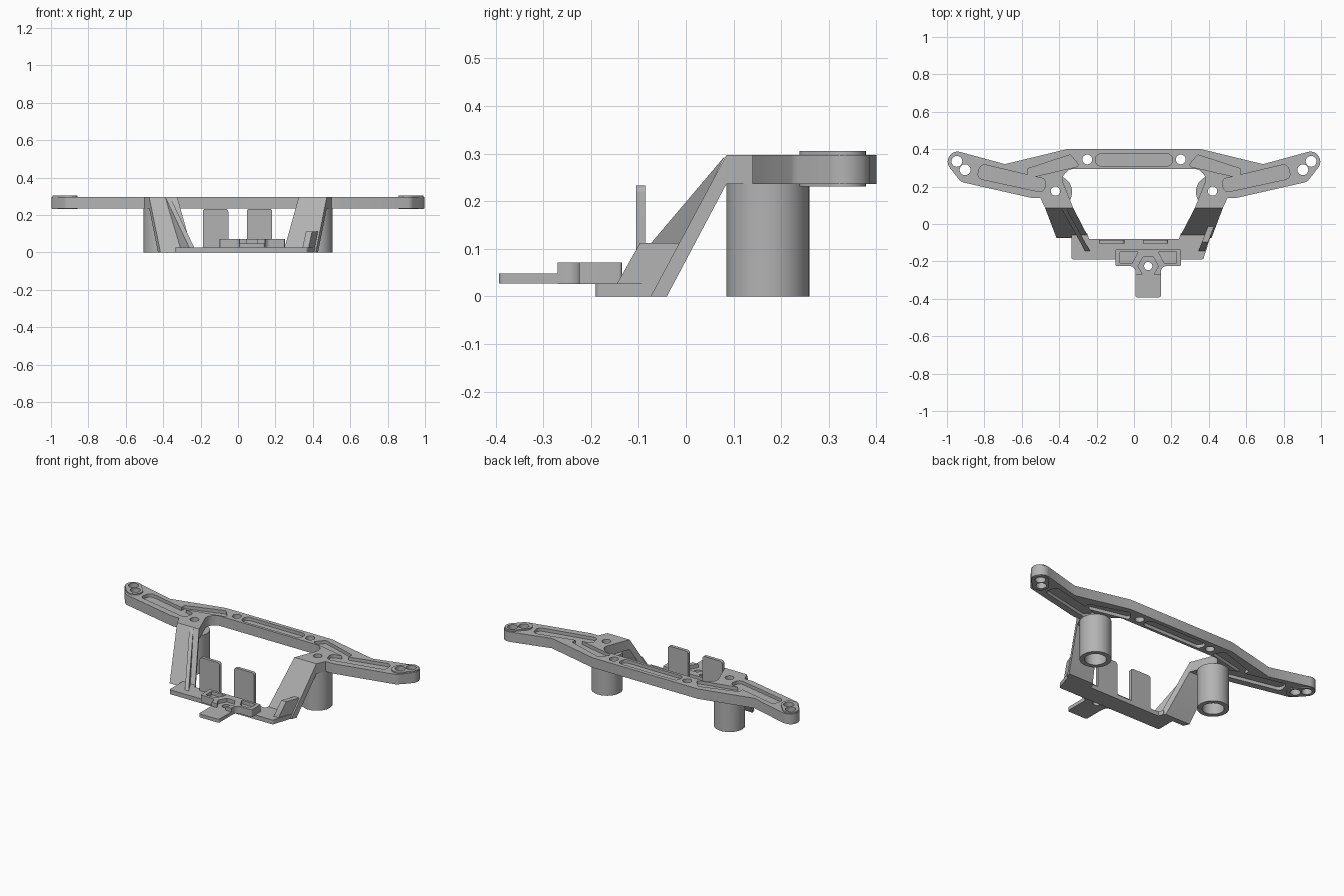
import bpy, bmesh, math
from mathutils import Vector

cube = bpy.data.objects.get("Cube")
if cube:
    bpy.data.objects.remove(cube, do_unlink=True)

grey = bpy.data.materials.new("plain_grey")
grey.use_nodes = True
grey.diffuse_color = (0.45, 0.45, 0.45, 1)
grey.node_tree.nodes["Principled BSDF"].inputs["Base Color"].default_value = (0.45, 0.45, 0.45, 1)


def finish(name, bm):
    bmesh.ops.recalc_face_normals(bm, faces=bm.faces[:])
    mesh = bpy.data.meshes.new(name)
    bm.to_mesh(mesh)
    bm.free()
    mesh.materials.append(grey)
    ob = bpy.data.objects.new(name, mesh)
    bpy.context.collection.objects.link(ob)
    return ob


def loft(name, ring_a, ring_b):
    """Solid between two matching rings of points."""
    bm = bmesh.new()
    a = [bm.verts.new(p) for p in ring_a]
    b = [bm.verts.new(p) for p in ring_b]
    bm.faces.new(a)
    bm.faces.new(b[::-1])
    for i in range(len(a)):
        j = (i + 1) % len(a)
        bm.faces.new((a[i], b[i], b[j], a[j]))
    return finish(name, bm)


def prism(name, outline, low, high):
    return loft(name, [(x, y, low) for x, y in outline], [(x, y, high) for x, y in outline])


def circle(x, y, r, n=32, turn=0):
    return [(x + r * math.cos(turn + math.tau * i / n),
             y + r * math.sin(turn + math.tau * i / n)) for i in range(n)]


def rounded(points, radius=0, steps=6):
    """Round each corner; a point may carry its own radius as third value."""
    out = []
    for i, p in enumerate(points):
        r = p[2] if len(p) > 2 else radius
        c = Vector(p[:2])
        if not r:
            out.append(tuple(c))
            continue
        u = (Vector(points[i - 1][:2]) - c).normalized()
        v = (Vector(points[(i + 1) % len(points)][:2]) - c).normalized()
        half = u.angle(v) / 2
        centre = c + (u + v).normalized() * (r / math.sin(half))
        start = c + u * (r / math.tan(half)) - centre
        end = c + v * (r / math.tan(half)) - centre
        for k in range(steps + 1):
            d = start.lerp(end, k / steps).normalized() * r
            out.append(tuple(centre + d))
    return out


def flip(points):
    return [(-p[0], *p[1:]) for p in points]


def cut(ob, outline, low, high):
    cutter = prism("cutter", outline, low, high)
    cutter.hide_render = True
    mod = ob.modifiers.new("cut", "BOOLEAN")
    mod.operation, mod.solver, mod.object = "DIFFERENCE", "EXACT", cutter
    bpy.context.view_layer.objects.active = ob
    bpy.ops.object.modifier_apply(modifier=mod.name)
    bpy.data.objects.remove(cutter, do_unlink=True)


# Heights shared by several parts
LOW, TOP = 0.236, 0.297
BASE = 0.027

# Wide top plate with two arms
half = [(0.36, 0.4), (0.69, 0.32), (0.965, 0.395, 0.05), (1.008, 0.33, 0.05),
        (0.925, 0.225, 0.045), (0.55, 0.14), (0.5, 0.14), (0.475, 0.085),
        (0.325, 0.085), (0.39, 0.25, 0.045), (0.345, 0.293, 0.04)]
plate = prism("top_plate", rounded(half + flip(half)[::-1]), LOW, TOP)

# Recesses on both faces of the plate
centre_slot = rounded([(-0.205, 0.31), (0.205, 0.31), (0.205, 0.375), (-0.205, 0.375)], 0.028)
wedge = rounded([(0.29, 0.31), (0.57, 0.245), (0.57, 0.295), (0.34, 0.37)], 0.012)
arm_slot = rounded([(0.82, 0.322), (0.465, 0.238), (0.485, 0.168), (0.84, 0.245)], 0.028)
for shape in (centre_slot, wedge, flip(wedge), arm_slot, flip(arm_slot)):
    cut(plate, shape, TOP - 0.02, TOP + 0.05)
    cut(plate, shape, LOW - 0.05, LOW + 0.02)

# Plate holes and raised tip pads
for side in (1, -1):
    name = "left" if side > 0 else "right"
    for x, y, r in ((0.25, 0.345, 0.026), (0.42, 0.176, 0.025),
                    (0.947, 0.335, 0.029), (0.903, 0.29, 0.029)):
        cut(plate, circle(side * x, y, r), LOW - 0.1, TOP + 0.1)
    a, b = Vector((0.947, 0.332)), Vector((0.903, 0.284))
    d = (a - b).normalized()
    n = Vector((-d.y, d.x))
    pad_outline = []
    for k in range(26):
        t = math.pi * (k % 13) / 12
        c, s = (a, 1) if k < 13 else (b, -1)
        p = c + (d * math.sin(t) - n * math.cos(t)) * (0.046 * s)
        pad_outline.append((side * p.x, p.y))
    pad = prism(name + "_tip_pad", pad_outline, LOW - 0.005, TOP + 0.008)
    for x, y in ((0.947, 0.335), (0.903, 0.29)):
        cut(pad, circle(side * x, y, 0.029), 0, 1)

    # Hollow posts under the plate
    post = prism(name + "_post", circle(side * 0.418, 0.172, 0.087, 48), 0, LOW)
    cut(post, circle(side * 0.418, 0.172, 0.06, 48), -0.1, LOW - 0.03)
    cut(post, circle(side * 0.42, 0.176, 0.025), 0.1, 1)

    # Slanted legs from plate to base
    profile = [(0.085, TOP), (0.085, LOW), (-0.04, 0), (-0.074, 0)]
    outer = [(side * (0.475 + (y - 0.085) * 0.38), y, z) for y, z in profile]
    inner = [(side * (0.325 + (y - 0.085) * 0.52), y, z) for y, z in profile]
    loft(name + "_leg", outer, inner)


def rib(name, profile, x_at, slope, width):
    faces = [[(x_at + slope * y + w, y, z) for y, z in profile] for w in (0, width)]
    return loft(name, *faces)


# Thin full-height rib on the right leg, low stepped rib on the left leg
rib("right_rib", [(0.082, TOP - 0.002), (-0.145, BASE), (-0.145, 0.01), (-0.06, 0.01)],
    -0.342, -0.56, 0.026)
rib("left_rib", [(-0.012, 0.112), (-0.097, 0.112), (-0.145, BASE), (-0.145, 0.01), (-0.05, 0.01)],
    0.4, 0.38, 0.033)

# Base bar
base = prism("base_bar", rounded([(-0.335, -0.19, 0.012), (0.37, -0.19, 0.012), (0.405, -0.08),
             (0.415, -0.05), (0.25, -0.05), (0.24, -0.08), (-0.24, -0.08),
             (-0.25, -0.05), (-0.335, -0.05)]), 0, BASE)

# Two upright tabs
for name, x in (("right_tab", -0.12), ("left_tab", 0.115)):
    tab = rounded([(x - 0.068, 0.01), (x + 0.068, 0.01),
                   (x + 0.068, 0.233, 0.015), (x - 0.068, 0.233, 0.015)])
    loft(name, [(px, -0.105, pz) for px, pz in tab], [(px, -0.085, pz) for px, pz in tab])

# Front bracket with concave fillets, pockets and a hexagonal nut seat
CX, CY = 0.076, -0.225
right_half = [(0.174, -0.135, 0.006), (0.174, -0.225, 0.006), (0.068, -0.225, 0.03), (0.068, -0.27)]
bracket = prism("front_bracket",
                [(CX + x, y) for x, y in rounded(right_half + flip(right_half)[::-1])], BASE - 0.001, 0.071)
pocket = [(0.055, -0.15), (0.15, -0.15), (0.15, -0.208), (0.085, -0.208)]
for shape in (pocket, flip(pocket)):
    cut(bracket, [(CX + x, y) for x, y in shape], 0.049, 0.1)
cut(bracket, circle(CX, CY, 0.055, 6), 0.048, 0.1)

# Tongue in front of the bracket
tongue = prism("front_tongue", rounded([(CX - 0.068, -0.393, 0.012), (CX + 0.068, -0.393, 0.012),
               (CX + 0.068, -0.265), (CX - 0.068, -0.265)]), BASE, 0.048)
cut(bracket, circle(CX, CY, 0.022), -0.1, 0.2)

# Smooth the round walls, keep edges sharp
bpy.ops.object.select_all(action="DESELECT")
for ob in bpy.context.collection.objects:
    if ob.type == "MESH" and grey.name in ob.data.materials:
        ob.select_set(True)
        bpy.context.view_layer.objects.active = ob
bpy.ops.object.shade_smooth_by_angle(angle=math.radians(30))
